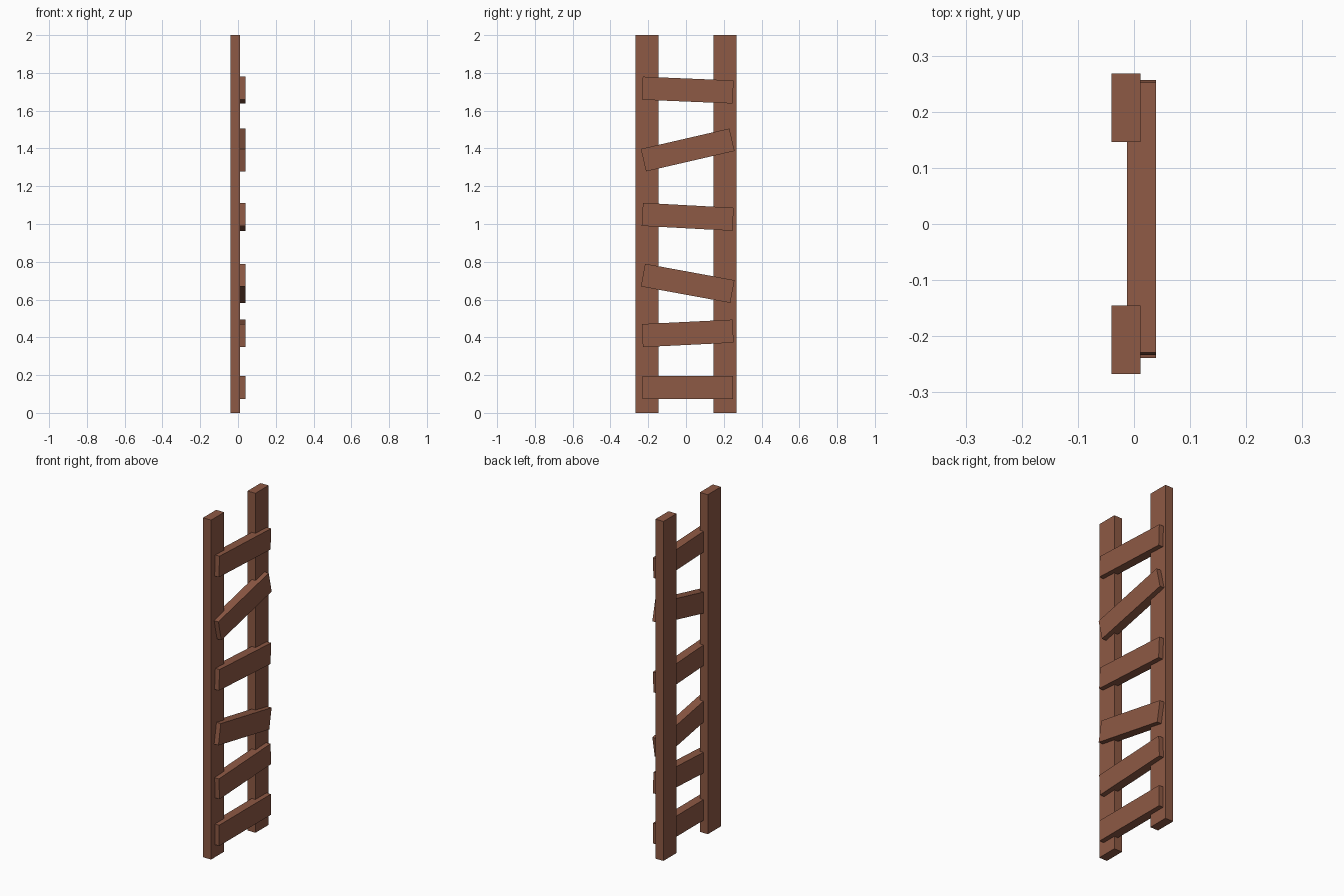
import bpy
import math

cube = bpy.data.objects.get("Cube")
if cube:
    bpy.data.objects.remove(cube, do_unlink=True)

wood = bpy.data.materials.new("brown_wood")
wood.use_nodes = True
colour = (0.27, 0.1, 0.058, 1)
wood.diffuse_color = colour
wood.node_tree.nodes["Principled BSDF"].inputs["Base Color"].default_value = colour


def plank(name, centre, size, tilt=0):
    """Box board, tilted in degrees about the x axis."""
    bpy.ops.mesh.primitive_cube_add(size=1, location=centre)
    board = bpy.context.object
    board.name = name
    board.scale = size
    board.rotation_euler.x = math.radians(tilt)
    board.data.materials.append(wood)


THICK, WIDTH = 0.052, 0.122

# Two upright rails
for side, y in (("front", -0.206), ("back", 0.207)):
    plank(side + "_rail", (-0.0145, y, 1), (THICK, WIDTH, 2))

# Crooked rungs nailed across the rails: height, tilt
rungs = [(0.135, 0), (0.421, 2.8), (0.686, -10.4),
         (1.038, -3.1), (1.392, 13), (1.709, -2.4)]
for i, (z, tilt) in enumerate(rungs, 1):
    plank(f"rung_{i}", (0.0135, 0.009, z), (THICK, 0.481, WIDTH), tilt)
